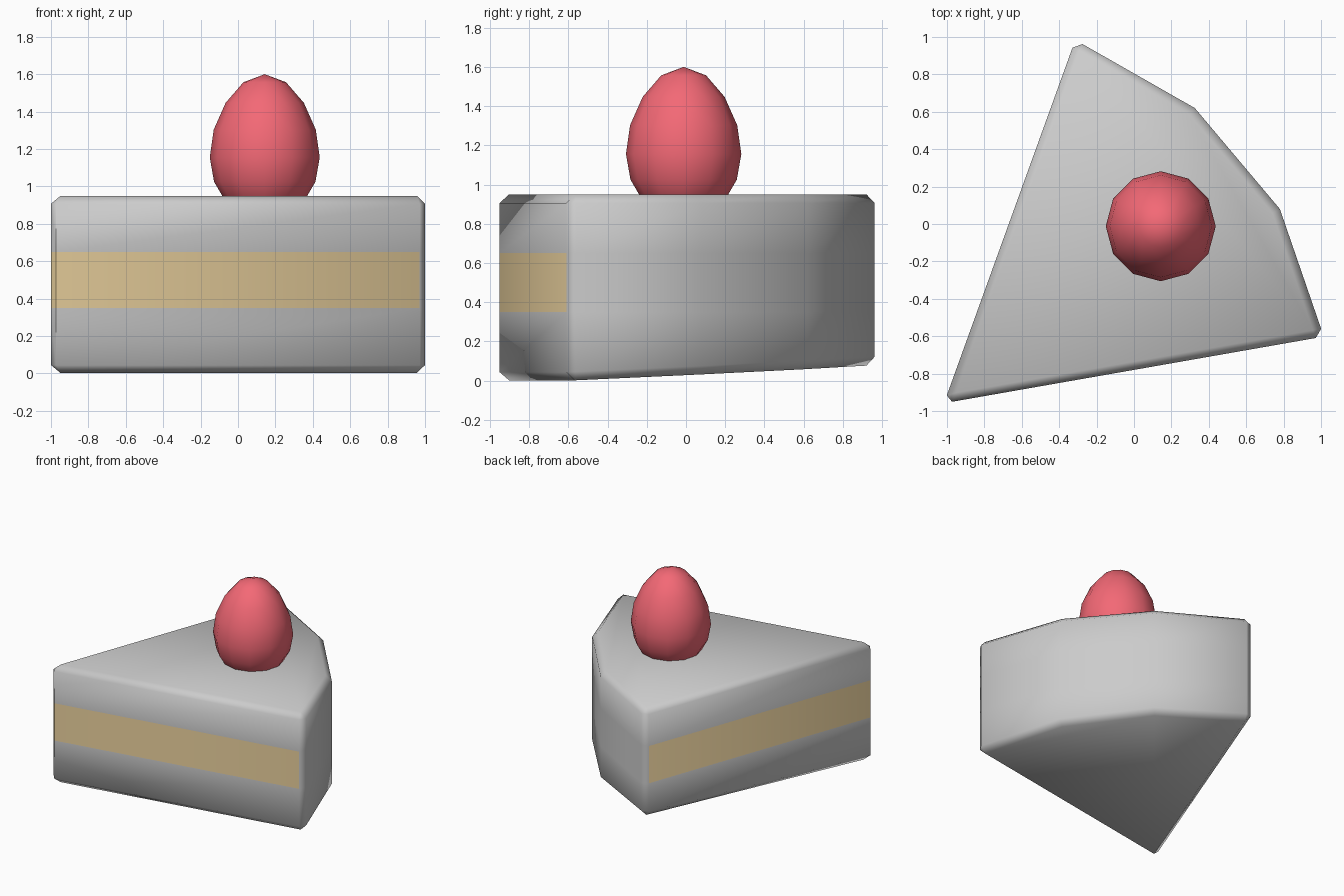
import bpy, bmesh, math
from mathutils import Vector

if "Cube" in bpy.data.objects:
    bpy.data.objects.remove(bpy.data.objects["Cube"])


def material(name, color):
    m = bpy.data.materials.new(name)
    m.diffuse_color = (*color, 1)
    m.use_nodes = True
    m.node_tree.nodes["Principled BSDF"].inputs["Base Color"].default_value = m.diffuse_color
    return m


def finish(bm, name, mats, angle):
    bmesh.ops.recalc_face_normals(bm, faces=bm.faces[:])
    me = bpy.data.meshes.new(name)
    bm.to_mesh(me)
    bm.free()
    for m in mats:
        me.materials.append(m)
    ob = bpy.data.objects.new(name, me)
    bpy.context.collection.objects.link(ob)
    bpy.ops.object.select_all(action='DESELECT')
    ob.select_set(True)
    bpy.context.view_layer.objects.active = ob
    bpy.ops.object.shade_smooth_by_angle(angle=math.radians(angle))
    return ob


# Cake wedge: x, y, bottom height of each corner (base tilts up to the back)
outline = [(-1.016, -0.958, 0), (1.015, -0.602, 0), (0.78, 0.08, 0.032),
           (0.325, 0.62, 0.059), (-0.314, 0.984, 0.08)]
TOP = 0.95
bm = bmesh.new()
low = [bm.verts.new(p) for p in outline]
high = [bm.verts.new((x, y, TOP)) for x, y, z in outline]
bm.faces.new(low[::-1])
bm.faces.new(high)
n = len(outline)
for i in range(n):
    j = (i + 1) % n
    bm.faces.new((low[i], low[j], high[j], high[i]))
bmesh.ops.recalc_face_normals(bm, faces=bm.faces[:])

# Chamfer all edges except the shallow bends of the rounded back
bm.normal_update()
edges = [e for e in bm.edges if e.calc_face_angle() > math.radians(30)]
bmesh.ops.bevel(bm, geom=edges, offset=0.044, segments=1, profile=0.5,
                affect='EDGES', offset_type='OFFSET')

# Filling band on the two cut sides and around the tip
for z in (0.35, 0.65):
    bmesh.ops.bisect_plane(bm, geom=bm.verts[:] + bm.edges[:] + bm.faces[:],
                           plane_co=(0, 0, z), plane_no=(0, 0, 1))
bm.normal_update()
cut_normals = [Vector((0.175, -0.985, 0)), Vector((-0.94, 0.34, 0)),
               Vector((-0.76, -0.65, 0))]
for f in bm.faces:
    if 0.35 < f.calc_center_median().z < 0.65:
        if any(f.normal.dot(c) > 0.96 for c in cut_normals):
            f.material_index = 1
finish(bm, "cake_slice", [None, material("filling", (0.83, 0.64, 0.34))], 55)

# Strawberry: revolved egg profile, sunk slightly into the cake
profile = [(0, 1.6), (0.114, 1.557), (0.209, 1.447), (0.273, 1.303),
           (0.294, 1.155), (0.271, 1.025), (0.208, 0.917), (0.113, 0.845),
           (0, 0.82)]
cx, cy = 0.143, -0.012
bm = bmesh.new()
vs = [bm.verts.new((cx + r, cy, z)) for r, z in profile]
es = [bm.edges.new(p) for p in zip(vs, vs[1:])]
bmesh.ops.spin(bm, geom=vs + es, cent=(cx, cy, 0), axis=(0, 0, 1),
               angle=math.tau, steps=12)
bmesh.ops.remove_doubles(bm, verts=bm.verts[:], dist=0.001)
finish(bm, "strawberry", [material("berry_red", (0.9, 0.14, 0.18))], 60)
